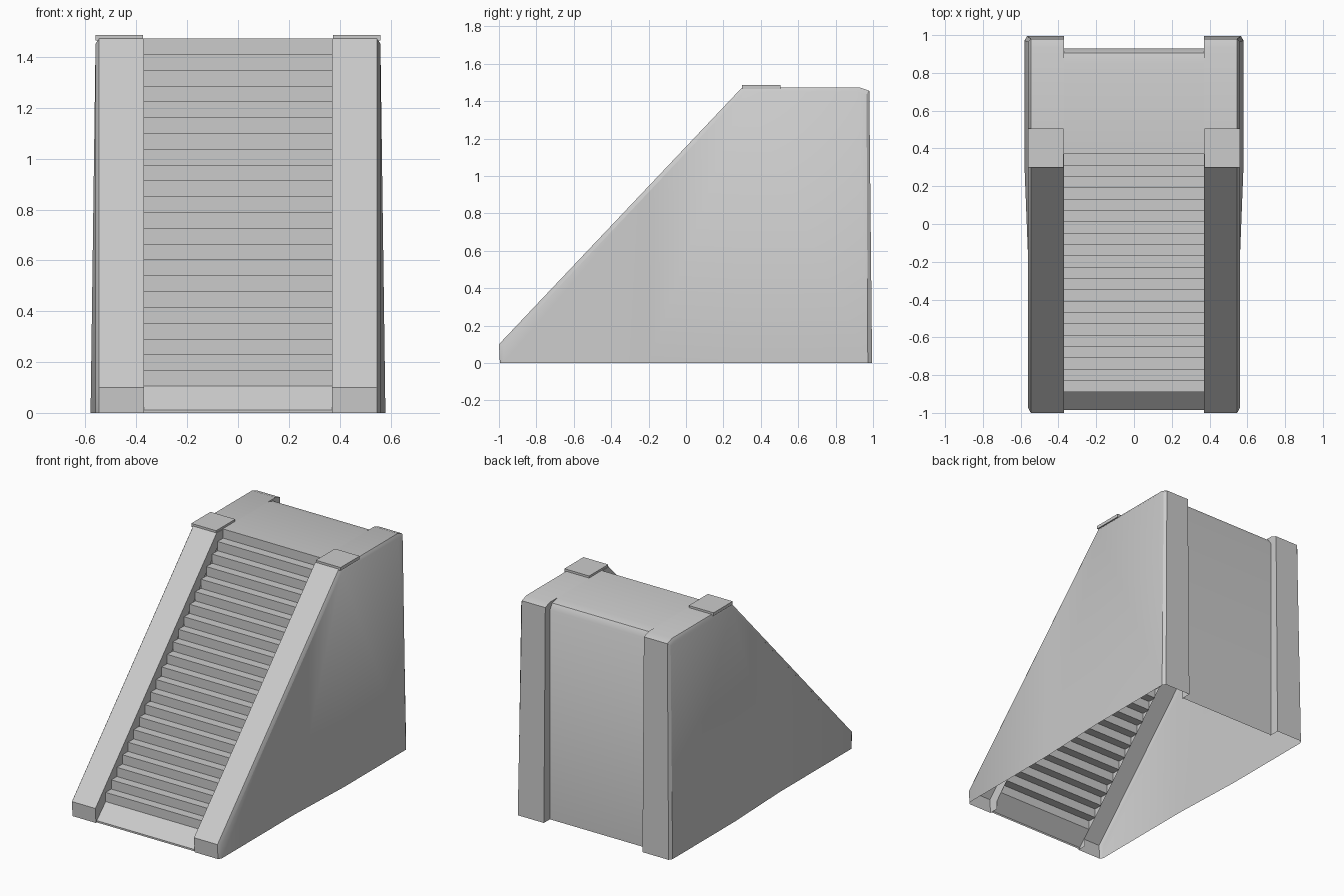
import bpy, bmesh, math

if "Cube" in bpy.data.objects:
    bpy.data.objects.remove(bpy.data.objects["Cube"])


def finish(name, bm, angle=35):
    bmesh.ops.recalc_face_normals(bm, faces=bm.faces)
    me = bpy.data.meshes.new(name)
    bm.to_mesh(me)
    bm.free()
    ob = bpy.data.objects.new(name, me)
    bpy.context.collection.objects.link(ob)
    bpy.ops.object.select_all(action='DESELECT')
    ob.select_set(True)
    bpy.context.view_layer.objects.active = ob
    bpy.ops.object.shade_smooth_by_angle(angle=math.radians(angle))
    return ob


def strip(bm, a, b):
    for i in range(len(a) - 1):
        bm.faces.new((a[i], a[i + 1], b[i + 1], b[i]))


# Centre shell: front apron, stair flight, landing and back panel (open underneath)
STEPS, RUN, HALF = 22, 0.06, 0.37
Z0, Z1, Y0 = 0.105, 1.473, -0.89
rise = (Z1 - Z0) / STEPS
profile = [(-0.985, 0), (-0.985, 0.012), (Y0, Z0)]
for i in range(STEPS):
    y, z = Y0 + i * RUN, Z0 + (i + 1) * rise
    profile.append((y, z))
    profile.append((y + RUN, z))
profile[-1] = (0.85, Z1)
profile += [(0.905, 1.458), (0.93, 1.42), (0.93, 0)]
bm = bmesh.new()
left = [bm.verts.new((-HALF, y, z)) for y, z in profile]
right = [bm.verts.new((HALF, y, z)) for y, z in profile]
strip(bm, left, right)
finish("stair_flight", bm)


# Side walls: inner lip, sloping cap, chamfered outer edge, tapered outer face
def outer_x(y, z):
    t = min(max((y + 0.2) / 0.5, 0), 1)
    return 0.56 + 0.02 * t * (1 - z / 1.48)


def side_wall(side, name):
    bm = bmesh.new()
    lip = [(-0.93, 0), (-0.93, 0.06), (0.335, 1.40), (0.90, 1.40), (0.92, 1.38), (0.92, 0)]
    cap = [(-0.995, 0), (-1.0, 0.1), (0.3, 1.473), (0.93, 1.473), (0.98, 1.455), (0.995, 0)]
    rim = [(-0.975, 0), (-0.975, 0.095), (0.31, 1.452), (0.92, 1.452), (0.965, 1.435), (0.972, 0)]

    def row(points, fx):
        return [bm.verts.new((side * fx(y, z), y, z)) for y, z in points]

    a = row(lip, lambda y, z: HALF)
    b = row(cap, lambda y, z: HALF)
    c = row(cap, lambda y, z: outer_x(y, z) - 0.014)
    d = row(rim, outer_x)
    strip(bm, a, b)
    strip(bm, b, c)
    strip(bm, c, d)
    # outer face, split where the taper starts and ends
    b1, b2 = row([(0.31, 0), (-0.2, 0)], outer_x)
    mid = row([(-0.2, 0.095 + 0.775 * 1.357 / 1.285)], outer_x)[0]
    bm.faces.new((d[0], d[1], mid, b2))
    bm.faces.new((b2, mid, d[2], b1))
    bm.faces.new((b1, d[2], d[3], d[4], d[5]))
    # fill the sliver between the slope chamfer and the split point
    bm.faces.new((d[1], d[2], mid))
    finish(name, bm)


# Flat tile on each wall where the slope meets the landing
def tile(side, name):
    bm = bmesh.new()
    bmesh.ops.create_cube(bm, size=1)
    for v in bm.verts:
        v.co.x = side * 0.467 + v.co.x * 0.186
        v.co.y = 0.402 + v.co.y * 0.205
        v.co.z = 1.476 + v.co.z * 0.022
    finish(name, bm)


for side, label in ((-1, "left"), (1, "right")):
    side_wall(side, label + "_wall")
    tile(side, label + "_cap_tile")
